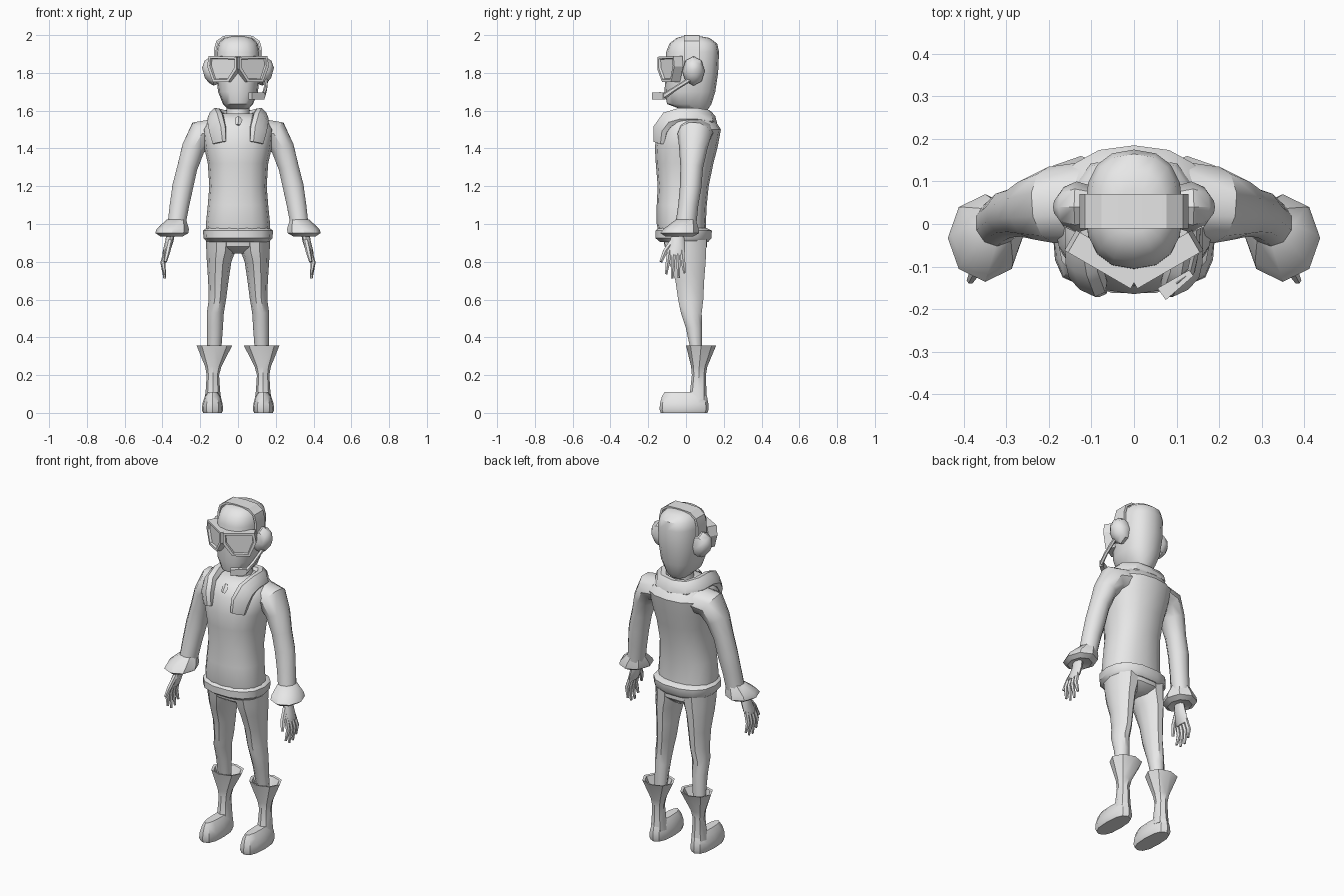
import bpy, bmesh, math
from mathutils import Vector

grey = bpy.data.materials.new("plain grey")
grey.diffuse_color = (0.8, 0.8, 0.8, 1)


def finish(name, bm, flip=False, angle=40):
    if flip:
        for v in bm.verts:
            v.co.x *= -1
    bmesh.ops.recalc_face_normals(bm, faces=bm.faces[:])
    me = bpy.data.meshes.new(name)
    bm.to_mesh(me)
    bm.free()
    me.materials.append(grey)
    me.shade_smooth()
    me.set_sharp_from_angle(angle=math.radians(angle))
    ob = bpy.data.objects.new(name, me)
    bpy.context.collection.objects.link(ob)


def tube(name, pts, n=10, axis=(1, 0, 0), normal=None, power=2, flip=False, phase=0.0, angle=40):
    """Skin rings (x, y, z, radius along axis, radius across) along a path."""
    bm = bmesh.new()
    cs = [Vector(p[:3]) for p in pts]
    rings = []
    for i, p in enumerate(pts):
        t = Vector(normal) if normal else cs[min(i + 1, len(cs) - 1)] - cs[max(i - 1, 0)]
        t.normalize()
        a = axis(cs[i]) if callable(axis) else Vector(axis)
        a = (a - t * a.dot(t)).normalized()
        b = t.cross(a)
        ring = []
        for k in range(n):
            ang = 2 * math.pi * k / n + phase
            c, s = math.cos(ang), math.sin(ang)
            c = math.copysign(abs(c) ** (2 / power), c)
            s = math.copysign(abs(s) ** (2 / power), s)
            ring.append(bm.verts.new(cs[i] + a * p[3] * c + b * p[4] * s))
        rings.append(ring)
    for r, q in zip(rings, rings[1:]):
        for k in range(n):
            bm.faces.new((r[k], r[(k + 1) % n], q[(k + 1) % n], q[k]))
    bm.faces.new(rings[0][::-1])
    bm.faces.new(rings[-1])
    finish(name, bm, flip, angle)


def stack(name, rows, n=14, **kw):
    """Centred horizontal rings given as (z, half width, y front, y back)."""
    tube(name, [(0, (f + k) / 2, z, w, (k - f) / 2) for z, w, f, k in rows],
         n, normal=(0, 0, 1), **kw)


# Jacket body, hem and hips
stack("jacket", [(.93, .165, -.14, .11), (1.0, .17, -.155, .105), (1.1, .16, -.155, .11),
                 (1.2, .152, -.15, .12), (1.32, .16, -.16, .145), (1.41, .18, -.165, .168),
                 (1.5, .19, -.145, .185), (1.555, .155, -.115, .15), (1.585, .085, -.06, .1)],
      16, power=2.3)
stack("jacket_hem", [(.98, .165, -.145, .11), (.965, .185, -.165, .14), (.925, .183, -.165, .138),
                     (.905, .165, -.14, .12)], 14, power=2.4)
stack("hips", [(.95, .168, -.13, .115), (.88, .165, -.115, .115), (.845, .06, -.06, .08)], 14, power=2.3)

# Collar running round the neck, with two hanging lapels
half = [(.098, -.14, 1.43, .022, .042), (.108, -.132, 1.50, .03, .052), (.118, -.095, 1.552, .032, .05),
        (.122, -.03, 1.572, .034, .045), (.12, .05, 1.572, .034, .045), (.08, .11, 1.562, .034, .045)]
collar = half + [(0, .125, 1.555, .034, .045)] + [(-p[0],) + p[1:] for p in reversed(half)]
tube("collar", collar, 8, axis=lambda c: c - Vector((0, .02, 1.5)), power=2.6)

# Zip pull
tube("zip_pull", [(0, -.14, 1.525, .012, .008), (.004, -.128, 1.55, .02, .008),
                  (0, -.11, 1.565, .012, .008)], 4)

# Neck and head
stack("neck", [(1.53, .075, -.05, .1), (1.58, .062, -.03, .095), (1.65, .06, -.03, .1)], 10)
stack("head", [(1.605, .05, -.02, .115), (1.635, .08, -.1, .135), (1.70, .106, -.114, .155),
               (1.80, .115, -.108, .17), (1.91, .115, -.105, .175), (1.955, .104, -.088, .165),
               (1.985, .075, -.05, .125), (1.993, .04, -.02, .08)], 16, power=2.4)

# Headset band over the head
arch = [(.122, 1.80), (.122, 1.92), (.11, 1.965), (.075, 1.99), (0, 1.994)]
arch += [(-x, z) for x, z in arch[-2::-1]]
tube("headset_band", [(x, .03, z, .057, .009) for x, z in arch], 4, axis=(0, 1, 0),
     phase=math.pi / 4, angle=30)

# Microphone and its boom, on one side only
tube("microphone_boom", [(.15, .02, 1.765, .012, .01), (.145, -.06, 1.715, .012, .01),
                         (.135, -.11, 1.68, .016, .01), (.10, -.14, 1.68, .018, .01)], 6,
     axis=(0, 0, 1))
tube("microphone", [(.135, -.115, 1.678, .025, .012), (.10, -.14, 1.678, .025, .018),
                    (.065, -.165, 1.678, .025, .024)], 4, axis=(0, 0, 1), phase=math.pi / 4)


def goggle(name, flip):
    """Angled frame with a stepped, recessed lens."""
    bm = bmesh.new()
    out = [(0, 1.885), (.17, 1.89), (.18, 1.835), (.145, 1.752), (.05, 1.752), (0, 1.82)]
    along, face = Vector((.865, .5, 0)), Vector((.5, -.865, 0))
    front = [bm.verts.new(Vector((.008, -.152, z)) + along * u) for u, z in out]
    back = [bm.verts.new(v.co - face * .055) for v in front]
    lens = bm.faces.new(front)
    bm.faces.new(back[::-1])
    for k in range(6):
        bm.faces.new((front[k], back[k], back[(k + 1) % 6], front[(k + 1) % 6]))
    bmesh.ops.recalc_face_normals(bm, faces=bm.faces[:])
    bmesh.ops.inset_region(bm, faces=[lens], thickness=.016, depth=0)
    bmesh.ops.inset_region(bm, faces=[lens], thickness=.004, depth=-.012)
    finish(name, bm, flip, 25)


for side, flip in (("left", False), ("right", True)):
    goggle(side + "_goggle", flip)

    # Headset ear cup
    tube(side + "_ear_cup", [(.10, .04, 1.81, .05, .065), (.135, .04, 1.81, .06, .078),
                             (.165, .04, 1.805, .047, .06), (.183, .04, 1.80, .02, .028)], 8,
         axis=(0, 1, 0), flip=flip)

    # Sleeve and flared cuff
    tube(side + "_sleeve", [(.12, .05, 1.485, .095, .075), (.195, .045, 1.475, .09, .08),
                            (.237, .038, 1.40, .075, .064), (.268, .03, 1.30, .06, .056),
                            (.292, .025, 1.20, .057, .058), (.31, .012, 1.10, .053, .054),
                            (.325, 0, 1.0, .055, .05)], 10, axis=(0, 1, 0), flip=flip)
    tube(side + "_cuff", [(.325, 0, 1.025, .05, .052), (.345, -.025, .975, .085, .092),
                          (.35, -.033, .952, .088, .103), (.352, -.035, .935, .06, .075),
                          (.355, -.04, .945, .03, .04)], 8, normal=(0, 0, 1), flip=flip)

    # Hand with four fingers and a thumb
    tube(side + "_palm", [(.355, -.045, .96, .022, .032), (.363, -.045, .91, .022, .038),
                          (.378, -.052, .86, .02, .048), (.385, -.055, .835, .015, .044)], 8,
         normal=(0, 0, 1), flip=flip)
    for k, (y, tip, z) in enumerate([(-.088, -.105, .735), (-.066, -.072, .712),
                                     (-.044, -.038, .715), (-.022, -.008, .74)]):
        tube(f"{side}_finger_{k + 1}", [(.38, y, .86, .013, .013), (.398, (y + tip) / 2, .795, .013, .013),
                                        (.388, tip, z, .007, .007)], 6, flip=flip)
    tube(side + "_thumb", [(.36, -.07, .91, .014, .016), (.372, -.11, .855, .014, .014),
                           (.385, -.133, .80, .009, .009)], 6, flip=flip)

    # Trouser leg
    tube(side + "_leg", [(.087, -.005, .94, .082, .122), (.09, 0, .86, .078, .112),
                         (.10, .007, .80, .065, .102), (.104, .02, .70, .054, .08),
                         (.109, .025, .60, .046, .07), (.12, .028, .53, .045, .058),
                         (.122, .042, .45, .042, .045), (.127, .058, .30, .036, .028)], 10,
         normal=(0, 0, 1), flip=flip)

    # Boot: open flared shaft, and rounded foot
    tube(side + "_boot_shaft", [(.133, .06, .06, .045, .052), (.133, .065, .12, .038, .043),
                                (.133, .068, .20, .033, .037), (.131, .07, .245, .043, .043),
                                (.125, .08, .358, .095, .08), (.125, .08, .355, .08, .068),
                                (.13, .07, .27, .04, .038)], 8, normal=(0, 0, 1), flip=flip)
    tube(side + "_boot_foot", [(.135, -.01, 0, .05, .124), (.135, -.01, .018, .057, .13),
                               (.135, -.01, .05, .053, .128), (.134, -.008, .085, .043, .12),
                               (.134, -.006, .11, .026, .108)], 12, normal=(0, 0, 1),
         power=2.5, flip=flip)
